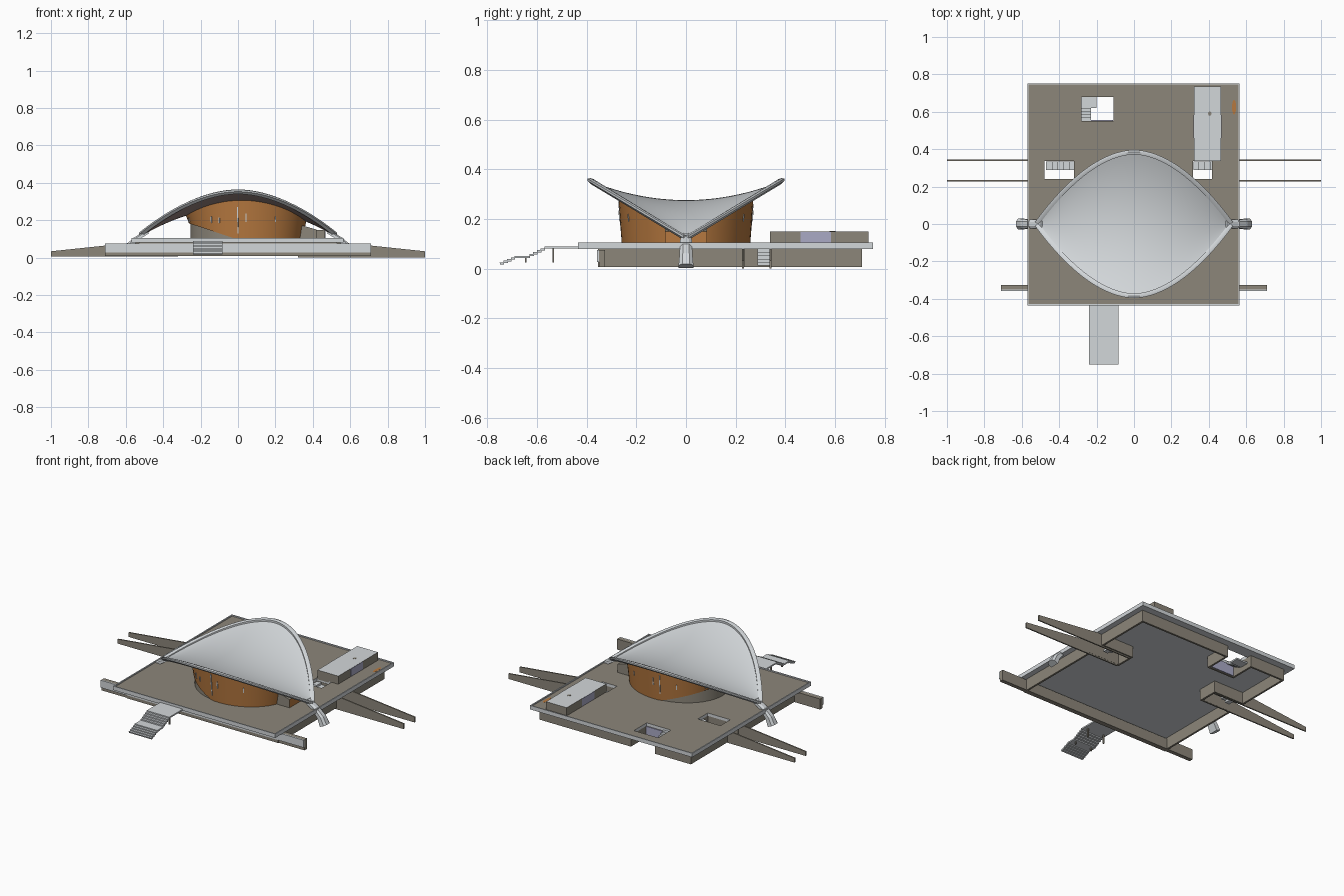
import bpy, bmesh, math
from mathutils import Vector

if "Cube" in bpy.data.objects:
    bpy.data.objects.remove(bpy.data.objects["Cube"])


def mat(name, r, g, b):
    m = bpy.data.materials.new(name)
    m.diffuse_color = (r, g, b, 1)
    m.use_nodes = True
    m.node_tree.nodes["Principled BSDF"].inputs["Base Color"].default_value = m.diffuse_color
    return m


LIGHT = mat("light_concrete", .65, .68, .70)
STONE = mat("warm_stone", .265, .24, .195)
ORANGE = mat("copper_orange", .47, .19, .05)
GLASS = mat("lavender_glass", .40, .40, .56)
SOFFIT = mat("brown_soffit", .34, .25, .23)


def finish(name, bm, mats, rule=None, smooth=False, fix=True):
    if fix:
        bmesh.ops.recalc_face_normals(bm, faces=bm.faces)
    bm.normal_update()
    if rule:
        for f in bm.faces:
            f.material_index = rule(f)
    me = bpy.data.meshes.new(name)
    bm.to_mesh(me)
    bm.free()
    for m in mats:
        me.materials.append(m)
    ob = bpy.data.objects.new(name, me)
    bpy.context.collection.objects.link(ob)
    if smooth:
        bpy.ops.object.select_all(action='DESELECT')
        ob.select_set(True)
        bpy.context.view_layer.objects.active = ob
        bpy.ops.object.shade_smooth_by_angle(angle=math.radians(35))
    return ob


def block(name, x, y, z, mats, holes=(), rule=None, hollow=None, keep=()):
    """Box with rectangular holes (x0, x1, y0, y1) through z; hollow empties all but the keep areas."""
    rects = [*holes, *keep] + ([hollow] if hollow else [])
    xs = sorted({*x, *[v for h in rects for v in h[:2] if x[0] < v < x[1]]})
    ys = sorted({*y, *[v for h in rects for v in h[2:] if y[0] < v < y[1]]})
    bm = bmesh.new()
    for x0, x1 in zip(xs, xs[1:]):
        for y0, y1 in zip(ys, ys[1:]):
            def inside(h):
                return h[0] < (x0 + x1) / 2 < h[1] and h[2] < (y0 + y1) / 2 < h[3]
            if any(map(inside, holes)):
                continue
            if hollow and inside(hollow) and not any(map(inside, keep)):
                continue
            bm.faces.new([bm.verts.new((a, b, z[0])) for a, b in
                          ((x0, y0), (x1, y0), (x1, y1), (x0, y1))])
    bmesh.ops.remove_doubles(bm, verts=bm.verts, dist=1e-5)
    out = bmesh.ops.extrude_face_region(bm, geom=bm.faces[:], use_keep_orig=True)
    top = [v for v in out["geom"] if isinstance(v, bmesh.types.BMVert)]
    bmesh.ops.translate(bm, verts=top, vec=(0, 0, z[1] - z[0]))
    return finish(name, bm, mats, rule)


def loft(name, rings, mats, closed=True, caps=True, rule=None, smooth=False, fix=True):
    bm = bmesh.new()
    vs = [[bm.verts.new(p) for p in r] for r in rings]
    n = len(rings[0])
    for a, b in zip(vs, vs[1:]):
        for i in range(n if closed else n - 1):
            j = (i + 1) % n
            bm.faces.new((a[i], a[j], b[j], b[i]))
    if caps and closed:
        bm.faces.new(vs[0])
        bm.faces.new(vs[-1])
    return finish(name, bm, mats, rule, smooth, fix)


def disc(name, cx, cy, rx, ry, z0, z1, m):
    loft(name, [[(cx + rx * math.cos(a * math.pi / 6), cy + ry * math.sin(a * math.pi / 6), z)
                 for a in range(12)] for z in (z0, z1)], [m])


def steps(name, x0, x1, y0, y1, z0, z1, n, along_x=True):
    """Flight of steps from (x0 or y0, z0) to (x1 or y1, z1)."""
    for i in range(n):
        a, b, z = i / n, (i + 1) / n, z0 + (z1 - z0) * (i + .5) / n
        xr = sorted((x0 + (x1 - x0) * a, x0 + (x1 - x0) * b)) if along_x else (x0, x1)
        yr = (y0, y1) if along_x else sorted((y0 + (y1 - y0) * a, y0 + (y1 - y0) * b))
        block(f"{name}_{i}", xr, yr, (z - .014, z), [LIGHT])


def top_only(f):
    return int(f.normal.z > .5)


# --- terrace deck with stair openings and a raised rim
DX, DY = (-.57, .565), (-.435, .752)
HOLES = [(-.478, -.32, .24, .338), (.315, .417, .24, .338), (-.28, -.11, .55, .678)]
block("deck", DX, DY, (.08, .098), [LIGHT, STONE], HOLES, top_only)
R = .007
block("deck_rim", DX, DY, (.085, .105), [LIGHT],
      [(DX[0] + R, DX[1] - R, DY[0] + R, DY[1] - R)])

# --- hollow lower storey: outer walls plus walls around the passages
T = .012
NOTCH = [(-.6, -.32, .235, .34), (.315, .6, .235, .34), (-.28, -.11, .55, .8)]
block("lower_storey", (-.53, .53), (-.355, .708), (.008, .08), [STONE], NOTCH,
      hollow=(-.53 + T, .53 - T, -.355 + T, .708 - T),
      keep=[(a - T, b + T, c - T, d + T) for a, b, c, d in NOTCH])
block("front_wall", (-.71, .71), (-.35, -.325), (.008, .075), [STONE])
block("front_wall_facing", (-.71, .71), (-.358, -.35), (.028, .075), [LIGHT])

# --- sloping garden walls and passage stairs on both sides
for s, side in ((-1, "left"), (1, "right")):
    for k, y in enumerate((.23, .34)):
        zb = .006 if s < 0 else 0
        prof = [(.32, zb), (1, zb), (1, .034), (.565, .08), (.32, .08)]
        loft(f"{side}_ramp_wall_{k}", [[(s * px, y + d, pz) for px, pz in prof]
                                       for d in (-.004, .004)], [STONE])
    steps(f"{side}_passage_step", s * .318, s * .47, .288, .335, .085, .02, 5)

# --- back courtyard: landing, flight and glazing
block("court_landing", (-.28, -.2), (.62, .678), (.04, .05), [LIGHT])
steps("court_step", -.28, -.23, .62, .552, .055, .09, 4, along_x=False)
block("court_glass", (-.279, -.111), (.55, .556), (.012, .078), [GLASS])

# --- front stair: thin folded slab, two stepped flights, posts
path = [(-.42, .09)]
for y0, y1, z0, z1, n in ((-.57, -.645, .09, .052, 5), (-.69, -.75, .052, .026, 4)):
    for i in range(n):
        y, z, dz = y0 + (y1 - y0) * i / n, z0 + (z1 - z0) * i / n, (z1 - z0) / n
        path += [(y, z), (y, z + dz)]
path.append((-.75, .026))
loft("front_stair", [[(x, y, z) for y, z in path] + [(x, y + .003, z - .009) for y, z in path[::-1]]
                     for x in (-.24, -.082)], [LIGHT])
for i, (y, z) in enumerate(((-.535, .085), (-.645, .046))):
    for j, x in enumerate((-.22, -.105)):
        block(f"stair_post_{i}{j}", (x - .004, x + .004), (y - .003, y + .003),
              (.025, z), [STONE])

# --- roof pavilion
block("pavilion", (.32, .465), (.338, .735), (.09, .149), [STONE, LIGHT], rule=top_only)
for i, x in enumerate((.32, .465)):
    block(f"pavilion_glass_{i}", (x - .002, x + .002), (.46, .583), (.1, .1485), [GLASS])
disc("roof_vent", .405, .59, .009, .012, .146, .151, STONE)
disc("orange_marker", .535, .625, .011, .04, .096, .0988, ORANGE)

# --- saddle roof
L, W, N = .52, .382, 64


def edge(x):
    k = 1 - min(1, abs(x / L)) ** 1.85
    return W * k, .122 + .23 * k


def roof_z(x, y):
    ye, ze = edge(x)
    zc = min(ze, .122 + .154 * (1 - min(1, abs(x / L)) ** 2))
    return zc + (ze - zc) * min(1, abs(y) / max(ye, 1e-4)) ** 2


xs = [L * .997 * (2 * i / N - 1) for i in range(N + 1)]
for name, m, dz, flip in (("roof_shell", LIGHT, 0, 1), ("roof_soffit", SOFFIT, -.008, -1)):
    rings = [[(x, edge(x)[0] * v / 12 * flip, roof_z(x, edge(x)[0] * v / 12) + dz)
              for v in range(12, -13, -1)] for x in xs]
    loft(name, rings, [m], closed=False, smooth=True, fix=False)

# --- inclined edge arches
SEC = [(-.011, -.006), (-.011, .008), (.004, .013), (.014, .01), (.014, .001), (0, -.012)]
for s, side in ((-1, "front"), (1, "back")):
    rings = []
    for x in xs:
        y, z = edge(x)
        t = Vector((.002, edge(x + .001)[0] - edge(x - .001)[0]))
        n = Vector((-t.y, t.x)).normalized()
        rings.append([(x + n.x * o, s * (y + n.y * o), z + h) for o, h in SEC])
    loft(f"{side}_arch", rings, [LIGHT], smooth=True)

# --- arch feet passing outside the deck edge
for s, side in ((-1, "left"), (1, "right")):
    rings = []
    for x, z, w, t in ((.485, .137, .022, .012), (.545, .1, .024, .013),
                       (.59, .055, .026, .016), (.612, .01, .03, .018)):
        rings.append([(s * (x - t), -w, z - t * .4), (s * (x + t * .4), -w, z + t * .2),
                      (s * (x + t), -w * .5, z + t * .5), (s * (x + t), w * .5, z + t * .5),
                      (s * (x + t * .4), w, z + t * .2), (s * (x - t), w, z - t * .4)])
    loft(f"{side}_arch_foot", rings, [LIGHT])


# --- auditorium drum: orange wall with a sloping underside on a stone base
def drum(a, k):
    return .0425 + .3125 * math.cos(a) * k, .265 * math.sin(a) * k


def drum_bottom(x):
    return .097 + max(0, -x) * .33


angles = [2 * math.pi * i / 72 for i in range(72)]


def ring(k, zf):
    return [(*drum(a, k), zf(*drum(a, k))) for a in angles]


loft("drum_wall", [ring(.9, lambda x, y: drum_bottom(x)), ring(.975, lambda x, y: drum_bottom(x)),
                   ring(1.03, lambda x, y: roof_z(x, y) - .004)], [ORANGE], caps=False, smooth=True)
loft("drum_base", [ring(.95, lambda x, y: .097), ring(.95, lambda x, y: drum_bottom(x) + .004)],
     [STONE], caps=False, smooth=True)

# --- foyer with its top sloping under the roof
loft("foyer", [[(x, y, z) for x, z in ((.3, .097), (.42, .097), (.42, .15), (.3, .185))]
               for y in (-.085, .085)], [STONE, ORANGE], rule=lambda f: int(f.normal.x > .8))

# --- slit windows around the drum
for i, (deg, z0, z1) in enumerate(((-126, .185, .22), (-117, .185, .215), (-98, .13, .27),
                                   (-90, .19, .235), (-60, .19, .22), (60, .19, .22),
                                   (90, .19, .235), (98, .14, .26), (117, .185, .215),
                                   (150, .19, .215), (165, .19, .215), (195, .19, .215))):
    a = math.radians(deg)
    rings = []
    for z in (z0, z1):
        k = .975 + .055 * (z - .097) / .165
        rings.append([(*drum(a + d, k + o), z) for d, o in
                      ((-.008, -.01), (.008, -.01), (.008, .006), (-.008, .006))])
    loft(f"slit_window_{i}", rings, [LIGHT])
